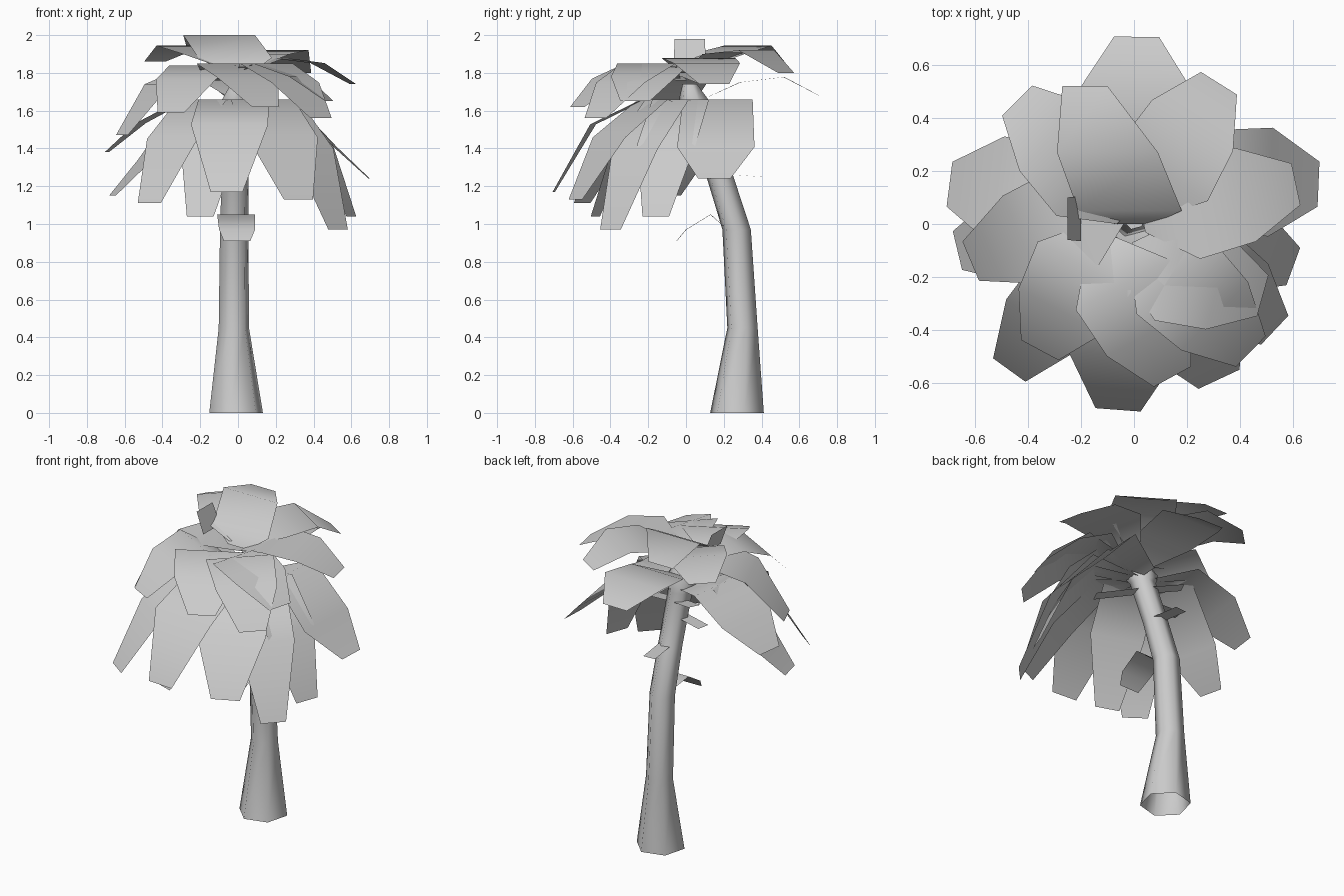
import bpy
import bmesh
import math
from mathutils import Vector

cube = bpy.data.objects.get("Cube")
if cube:
    bpy.data.objects.remove(cube, do_unlink=True)

grey = bpy.data.materials.new("light_grey")
grey.use_nodes = True
colour = (0.6, 0.6, 0.6, 1)
grey.diffuse_color = colour
grey.node_tree.nodes["Principled BSDF"].inputs["Base Color"].default_value = colour


def finish(name, bm):
    """Turn a bmesh into a smooth-shaded grey object."""
    mesh = bpy.data.meshes.new(name)
    bm.to_mesh(mesh)
    bm.free()
    mesh.materials.append(grey)
    obj = bpy.data.objects.new(name, mesh)
    bpy.context.collection.objects.link(obj)
    bpy.ops.object.select_all(action="DESELECT")
    obj.select_set(True)
    bpy.context.view_layer.objects.active = obj
    bpy.ops.object.shade_smooth_by_angle(angle=math.radians(75))


def strip(name, path, widths, side=None):
    """Flat ribbon along a path, with a width at each point."""
    bm = bmesh.new()
    path = [Vector(p) for p in path]
    if side is None:
        run = path[-1] - path[0]
        side = Vector((run.y, -run.x, 0)).normalized()
    rows = [(bm.verts.new(p - side * w / 2), bm.verts.new(p + side * w / 2))
            for p, w in zip(path, widths)]
    for (a, b), (c, d) in zip(rows, rows[1:]):
        bm.faces.new((a, b, d, c))
    finish(name, bm)


def frond(name, heart, tip, ridge, droop, widths, bends):
    """Frond rising from its heart to a ridge, then hanging to its tip."""
    start = Vector((*heart, ridge - 0.08))
    tip = Vector(tip)
    heights = (ridge - 0.08, ridge, ridge - (ridge - tip.z) * droop, tip.z)
    path = []
    for along, z in zip((0.05, *bends, 1), heights):
        p = start.lerp(tip, along)
        path.append((p.x, p.y, z))
    strip(name, path, widths)


# Trunk: flared foot, bending forward to the crown (x, y, z, radius)
SIDES = 6
bm = bmesh.new()
rings = []
for x, y, z, r in ((-0.01, 0.27, 0, 0.147), (-0.022, 0.299, 0.45, 0.083),
                   (-0.02, 0.268, 0.97, 0.078), (-0.015, 0.18, 1.25, 0.074),
                   (-0.01, 0.07, 1.56, 0.075), (-0.01, 0.05, 1.62, 0.1),
                   (0, 0.02, 1.74, 0.04)):
    ring = []
    for i in range(SIDES):
        a = math.tau * (i + 0.25) / SIDES
        ring.append(bm.verts.new((x + r * math.cos(a), y + r * math.sin(a), z)))
    rings.append(ring)
for low, high in zip(rings, rings[1:]):
    for i in range(SIDES):
        j = (i + 1) % SIDES
        bm.faces.new((low[i], low[j], high[j], high[i]))
finish("trunk", bm)

# Lower fronds: y of heart, tip, droop at the widest point, widths
broad = (0.1, 0.37, 0.41, 0.17)
slim = (0.08, 0.32, 0.33, 0.15)
lower = [
    (0.1, (-0.06, -0.70, 1.17), 0.27, broad), (0.1, (-0.47, -0.55, 1.11), 0.38, slim),
    (0.1, (-0.20, -0.48, 1.04), 0.38, slim), (0.1, (0.53, -0.40, 0.97), 0.38, slim),
    (0.06, (0.60, -0.16, 1.04), 0.38, slim), (0.1, (0.32, -0.585, 1.13), 0.38, broad),
    (0.06, (-0.665, -0.10, 1.15), 0.63, slim), (0.06, (-0.695, 0.15, 1.38), 0.45, broad),
    (0.18, (0.695, 0.15, 1.24), 0.6, broad),
]
for i, (y, tip, droop, widths) in enumerate(lower):
    frond(f"lower_frond_{i + 1}", (0, y), tip, 1.66, droop, widths, (0.4, 0.74))
frond("back_frond", (0, 0.08), (0.01, 0.705, 1.68), 1.75, -0.4, broad, (0.33, 0.7))

# Upper fronds: heart, tip, ridge height, droop
upper = [
    ((0, 0.02), (0.32, 0.53, 1.80), 1.9, -0.2),
    ((0, 0.02), (0.61, 0.15, 1.74), 1.88, 0.2),
    ((-0.05, -0.12), (0.485, -0.27, 1.65), 1.85, 0.35),
    ((0, -0.05), (0.44, -0.48, 1.56), 1.85, 0.35),
    ((-0.14, -0.05), (0.145, -0.575, 1.62), 1.85, 0.35),
    ((-0.1, 0), (-0.355, -0.475, 1.59), 1.84, 0.3),
    ((0, 0.12), (-0.615, -0.14, 1.47), 1.83, 0.25),
    ((0, 0.02), (-0.44, 0.465, 1.86), 1.9, -1.1),
]
for i, (heart, tip, ridge, droop) in enumerate(upper):
    frond(f"upper_frond_{i + 1}", heart, tip, ridge, droop,
          (0.12, 0.4, 0.36, 0.16), (0.34, 0.69))

# Arched top frond
strip("top_frond",
      [(0, 0, 1.80), (-0.015, 0.05, 1.88), (-0.1, 0.27, 2.0), (-0.185, 0.52, 1.93)],
      (0.14, 0.39, 0.38, 0.17), Vector((1, 0, 0)))

# Small frond low on the trunk
strip("small_frond",
      [(-0.01, 0.22, 0.97), (-0.01, 0.13, 1.05), (-0.005, 0.0, 0.97), (-0.005, -0.05, 0.91)],
      (0.06, 0.2, 0.19, 0.14))

# Bare stalks around the crown
stalks = [
    ((0, 0.1, 1.5), (0.27, -0.03, 1.42)), ((0, 0.12, 1.27), (-0.02, 0.4, 1.25)),
    ((0, 0.1, 1.5), (-0.2, 0.2, 1.55)), ((0, 0.1, 1.42), (-0.22, 0.14, 1.4)),
]
for i, (start, end) in enumerate(stalks):
    strip(f"stalk_{i + 1}", (start, end), (0.08, 0.08))
strip("upright_stalk", [(-0.2, 0.02, 1.85), (-0.25, 0.02, 1.98)], (0.17, 0.16),
      Vector((0, 1, 0)))
